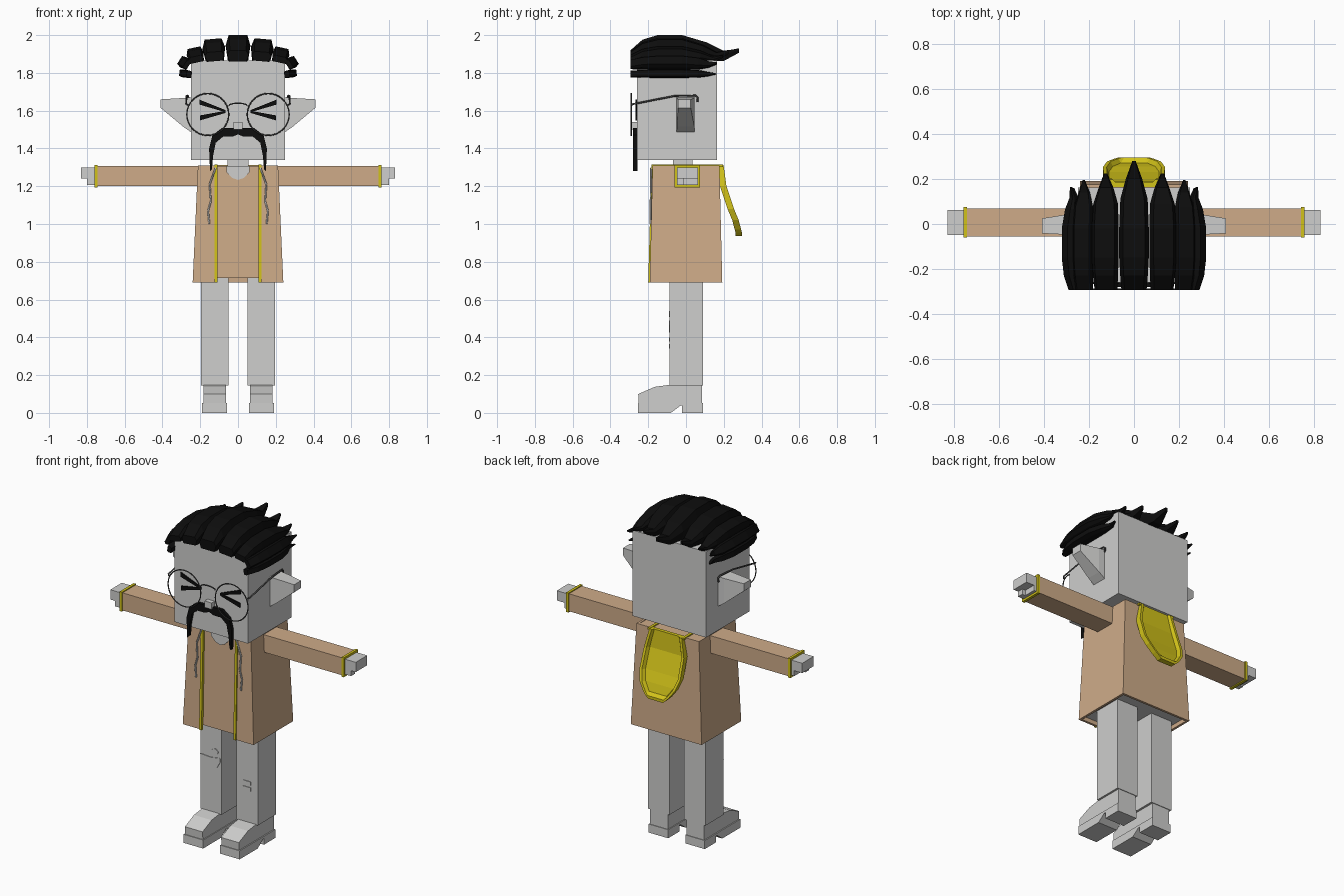
import bpy, bmesh
from math import sin, cos, radians, pi

cube = bpy.data.objects.get("Cube")
if cube:
    bpy.data.objects.remove(cube, do_unlink=True)


def material(name, r, g, b):
    m = bpy.data.materials.new(name)
    m.use_nodes = True
    m.diffuse_color = (r, g, b, 1)
    m.node_tree.nodes["Principled BSDF"].inputs["Base Color"].default_value = (r, g, b, 1)
    return m


GREY = material("light grey", .62, .62, .61)
TAN = material("tan cloth", .62, .41, .25)
YELLOW = material("yellow trim", .64, .54, .01)
BLACK = material("black hair", .004, .004, .004)
METAL = material("dark metal", .07, .07, .07)


def finish(name, bm, mat):
    bmesh.ops.recalc_face_normals(bm, faces=bm.faces)
    mesh = bpy.data.meshes.new(name)
    bm.to_mesh(mesh)
    bm.free()
    mesh.materials.append(mat)
    ob = bpy.data.objects.new(name, mesh)
    bpy.context.collection.objects.link(ob)
    return ob


def loft(name, rings, mat):
    """Skin equal-length rings of points and cap both ends."""
    bm = bmesh.new()
    rows = [[bm.verts.new(p) for p in ring] for ring in rings]
    n = len(rows[0])
    for a, b in zip(rows, rows[1:]):
        for i in range(n):
            j = (i + 1) % n
            bm.faces.new((a[i], a[j], b[j], b[i]))
    bm.faces.new(rows[0])
    bm.faces.new(rows[-1])
    return finish(name, bm, mat)


def box(name, x0, x1, y0, y1, z0, z1, mat):
    ring = [(x0, y0), (x1, y0), (x1, y1), (x0, y1)]
    return loft(name, [[(x, y, z) for x, y in ring] for z in (z0, z1)], mat)


def plate(name, pts, y0, y1, mat):
    """Outline in x and z, thickened along y."""
    return loft(name, [[(x, y, z) for x, z in pts] for y in (y0, y1)], mat)


def profile(name, pts, x0, x1, mat):
    """Outline in y and z, thickened along x."""
    return loft(name, [[(x, y, z) for y, z in pts] for x in (x0, x1)], mat)


def tube(name, pts, radius, mat):
    cu = bpy.data.curves.new(name, "CURVE")
    cu.dimensions = "3D"
    cu.bevel_depth = radius
    cu.bevel_resolution = 1
    sp = cu.splines.new("POLY")
    sp.points.add(len(pts) - 1)
    for point, co in zip(sp.points, pts):
        point.co = (*co, 1)
    cu.materials.append(mat)
    ob = bpy.data.objects.new(name, cu)
    bpy.context.collection.objects.link(ob)


# Head, neck and nose
box("head", -.25, .25, -.26, .163, 1.34, 1.865, GREY)
box("neck", -.055, .055, -.07, .035, 1.27, 1.35, GREY)
box("nose", -.024, .024, -.29, -.25, 1.5, 1.54, GREY)

# Inner body with a grey underside
body = loft("inner_body", [[(sx * w, sy * d, z) for sx, sy in ((-1, -1), (1, -1), (1, 1), (-1, 1))]
                           for z, w, d in ((.715, .225, .18), (1.307, .2, .166))], TAN)
body.data.materials.append(GREY)
for f in body.data.polygons:
    if f.normal.z < -.9:
        f.material_index = 1


# Open-fronted coat shell
def coat_ring(z, w, d):
    gap, t = .115, .014
    half = [(gap, -d + t), (gap, -d), (w, -d), (w, d)]
    inner = [(w - t, d - t), (w - t, -d + t)]
    return [(x, y, z) for x, y in half + [(-x, y) for x, y in half[::-1]]
            + [(-x, y) for x, y in inner[::-1]] + inner]


loft("coat", [coat_ring(.69, .24, .192), coat_ring(1.31, .212, .177)], TAN)
plate("neck_opening", [(-.062, 1.308), (-.062, 1.275), (-.03, 1.243), (0, 1.233),
                       (.03, 1.243), (.062, 1.275), (.062, 1.308)], -.175, -.167, GREY)

# Hood hanging behind: a trough with a raised rim
rings = []
for y, z, w, deep in ((.165, 1.312, .11, .012), (.18, 1.2, .135, .02), (.22, 1.08, .138, .022),
                      (.245, 1.02, .12, .022), (.258, .97, .085, .02), (.262, .955, .07, 0), (.262, .937, .05, 0)):
    half = [(w, 0), (w, .034), (w - .016, .034), (w - .026, .034 - deep)]
    cross = half + [(-x, n) for x, n in half[::-1]]
    rings.append([(x, y + n, z) for x, n in cross])
loft("hood", rings, YELLOW)


def hair_lock(name, cx, cz, tilt, width, height, tip):
    """Tapered hexagonal lock running front to back, turned about y."""
    cross = ((-.8, 0), (-1, .6), (-.75, 1), (.75, 1), (1, .6), (.8, 0))
    c, s = cos(radians(tilt)), sin(radians(tilt))
    rings = []
    for y, wide, low, top in ((-.295, .85, 0, .42), (-.23, .93, 0, .83), (-.15, 1, 0, 1), (-.02, 1, 0, 1),
                              (.4, .92, 0, .72), (.72, .55, .03, .4), (1, .12, .33, .5)):
        y = y * tip if y > 0 else y
        ring = []
        for u, v in cross:
            u, v = u * width * wide, (low + v * (top - low)) * height
            ring.append((cx + u * c + v * s, y, cz - u * s + v * c))
        rings.append(ring)
    loft(name, rings, BLACK)


hair_lock("hair_middle", 0, 1.86, 0, .066, .14, .28)

for side, s in (("left", 1), ("right", -1)):
    # Hair locks
    for label, cx, cz, tilt, w, h, tip in (("top", .122, 1.862, 5, .06, .118, .225),
                                           ("corner", .217, 1.855, 12, .046, .08, .195),
                                           ("upper_side", .26, 1.838, 58, .032, .058, .165),
                                           ("lower_side", .245, 1.791, 82, .022, .066, .16)):
        hair_lock(f"hair_{label}_{side}", s * cx, cz, s * tilt, w, h, tip)

    # Ear
    loft(f"ear_{side}", [[(s * x, y0, zt), (s * x, y1, zt), (s * x, y1, zb), (s * x, y0, zb)]
                         for x, y0, y1, zb, zt in ((.24, -.05, .045, 1.48, 1.67), (.29, -.048, .044, 1.515, 1.667),
                                                   (.41, -.042, .025, 1.615, 1.66))], GREY)

    # Squinting eye
    for label, x, z, dz in (("upper", .203, 1.645, 1.598), ("lower", .2, 1.562, 1.594)):
        plate(f"eye_{label}_{side}", [(s * x, z - .013), (s * x, z + .013), (s * .066, dz + .005),
                                      (s * .066, dz - .006)], -.268, -.259, BLACK)

    # Moustache half
    plate(f"moustache_{side}", [(s * x, z) for x, z in (
        (0, 1.51), (.085, 1.508), (.135, 1.47), (.153, 1.4), (.148, 1.28), (.138, 1.29),
        (.132, 1.36), (.118, 1.43), (.08, 1.462), (.03, 1.462), (0, 1.475))], -.28, -.258, BLACK)

    # Glasses: rim and temple
    bpy.ops.mesh.primitive_torus_add(location=(s * .16, -.29, 1.58), rotation=(pi / 2, 0, 0), major_radius=.111,
                                     minor_radius=.0035, major_segments=32, minor_segments=6)
    bpy.context.object.name = f"glasses_rim_{side}"
    bpy.context.object.data.materials.append(METAL)
    tube(f"glasses_temple_{side}", [(s * x, y, z) for x, y, z in (
        (.265, -.29, 1.63), (.275, -.28, 1.635), (.272, -.06, 1.678), (.265, .05, 1.68),
        (.262, .062, 1.67), (.262, .06, 1.645))], .005, METAL)

    # Sleeve, cuff, hand and thumb
    box(f"sleeve_{side}", s * .19, s * .75, -.055, .07, 1.2, 1.307, TAN)
    box(f"cuff_{side}", s * .744, s * .76, -.061, .075, 1.194, 1.313, YELLOW)
    box(f"fingers_{side}", s * .75, s * .832, -.048, .063, 1.24, 1.3, GREY)
    box(f"palm_{side}", s * .75, s * .778, -.048, .063, 1.207, 1.25, GREY)
    box(f"thumb_{side}", s * .77, s * .8, -.048, -.012, 1.207, 1.25, GREY)

    # Coat edging down the front and over the shoulder
    profile(f"front_edging_{side}", [(-.2, .69), (-.184, .69), (-.169, 1.313), (-.183, 1.313)],
            s * .108, s * .124, YELLOW)
    box(f"shoulder_edging_{side}", s * .108, s * .124, -.183, .195, 1.303, 1.314, YELLOW)

    # Drawstring
    tube(f"drawstring_{side}", [(s * x, -.205 + z * .016, z) for x, z in (
        (.118, 1.298), (.15, 1.21), (.144, 1.12), (.158, 1.07), (.152, 1))], .005, GREY)

    # Leg and boot
    box(f"leg_{side}", s * .05, s * .195, -.087, .09, .145, .73, GREY)
    profile(f"boot_{side}", [(-.25, .045), (-.253, .1), (-.165, .138), (-.09, .148), (.086, .148), (.086, .045)],
            s * .063, s * .183, GREY)
    profile(f"boot_sole_{side}", [(-.255, 0), (-.08, 0), (-.03, .038), (-.02, .038), (-.02, 0),
                                  (.09, 0), (.09, .052), (-.255, .052)], s * .058, s * .19, GREY)

# Glasses bridge
tube("glasses_bridge", [(.05 * cos(a * pi / 6), -.29, 1.625 + .015 * sin(a * pi / 6)) for a in range(7)], .004, METAL)

# Worn patches on the trouser fronts
patches = {
    "knee_patch_large": [(-.193, .485), (-.18, .43), (-.08, .425), (-.058, .465), (-.06, .49), (-.12, .48)],
    "knee_patch_small": [(-.135, .508), (-.075, .51), (-.07, .525), (-.09, .54), (-.115, .53)],
    "shin_patch_upper": [(.098, .378), (.15, .378), (.15, .4), (.098, .4)],
    "shin_patch_lower": [(.098, .342), (.15, .342), (.15, .364), (.098, .364)],
}
for name, pts in patches.items():
    plate(name, pts, -.091, -.085, GREY)
